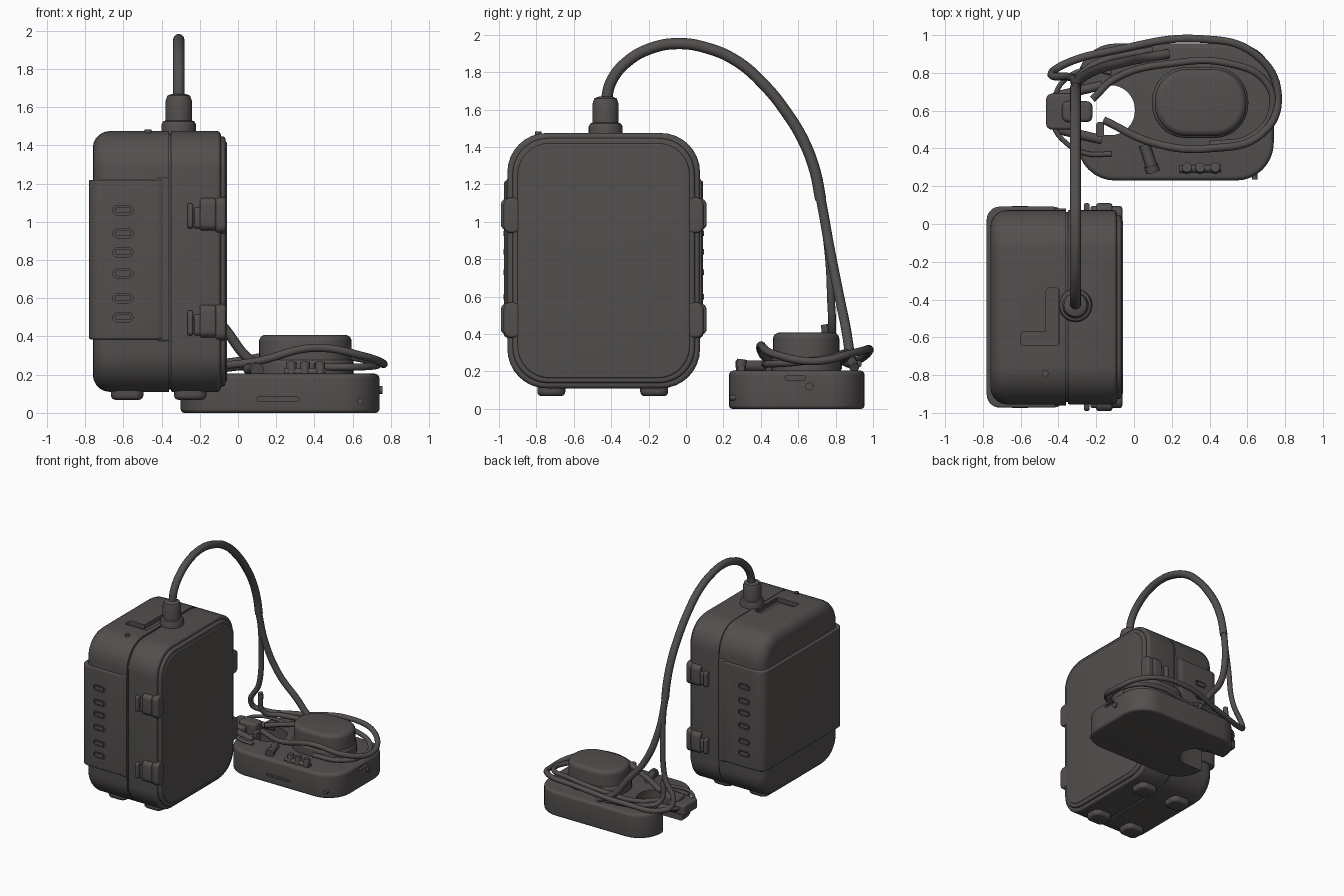
import bpy, bmesh, math
from mathutils import Vector

cube = bpy.data.objects.get("Cube")
if cube:
    bpy.data.objects.remove(cube, do_unlink=True)

rubber = bpy.data.materials.new("charcoal_rubber")
rubber.use_nodes = True
colour = (0.085, 0.078, 0.075, 1)
rubber.diffuse_color = colour
shader = next(n for n in rubber.node_tree.nodes if n.type == "BSDF_PRINCIPLED")
shader.inputs["Base Color"].default_value = colour
shader.inputs["Roughness"].default_value = 0.7
AXES = {"x": lambda u, v, w: (w, u, v), "y": lambda u, v, w: (u, w, v),
        "z": lambda u, v, w: (u, v, w)}


def activate(ob):
    bpy.ops.object.select_all(action="DESELECT")
    ob.select_set(True)
    bpy.context.view_layer.objects.active = ob


def add(name, data):
    ob = bpy.data.objects.new(name, data)
    bpy.context.collection.objects.link(ob)
    data.materials.append(rubber)
    return ob


def slab(name, axis, u, v, w, corner, low=0, high=0, steps=8):
    """Rounded rectangle in u, v pushed along an axis, with softened ends."""
    bm = bmesh.new()
    ring = []
    corners = ((u[1], v[1], -1, -1), (u[0], v[1], 1, -1),
               (u[0], v[0], 1, 1), (u[1], v[0], -1, 1))
    for i, (cu, cv, su, sv) in enumerate(corners):
        for k in range(steps + 1):
            a = math.pi / 2 * (i + k / steps)
            ring.append((cu + corner * (su + math.cos(a)),
                         cv + corner * (sv + math.sin(a))))
    caps = [[bm.verts.new(AXES[axis](p, q, t)) for p, q in ring] for t in w]
    faces = [bm.faces.new(c) for c in caps]
    n = len(ring)
    for i in range(n):
        j = (i + 1) % n
        bm.faces.new((caps[0][i], caps[0][j], caps[1][j], caps[1][i]))
    bmesh.ops.remove_doubles(bm, verts=bm.verts[:], dist=1e-5)
    bmesh.ops.recalc_face_normals(bm, faces=bm.faces[:])
    edge_sets = [list(f.edges) for f in faces]
    for edges, amount in zip(edge_sets, (low, high)):
        if amount:
            bmesh.ops.bevel(bm, geom=edges, offset=amount, segments=5,
                            profile=0.5, affect="EDGES")
    me = bpy.data.meshes.new(name)
    bm.to_mesh(me)
    bm.free()
    return add(name, me)


def tube(name, points, radius):
    cu = bpy.data.curves.new(name, "CURVE")
    cu.dimensions = "3D"
    cu.bevel_depth = radius
    cu.bevel_resolution = 4
    cu.use_fill_caps = True
    cu.resolution_u = 8
    sp = cu.splines.new("BEZIER")
    sp.bezier_points.add(len(points) - 1)
    for bp, p in zip(sp.bezier_points, points):
        bp.co = p
        bp.handle_left_type = bp.handle_right_type = "AUTO"
    ob = add(name, cu)
    activate(ob)
    bpy.ops.object.convert(target="MESH")
    return ob


def rod(name, a, b, radius):
    return tube(name, [Vector(a), Vector(b)], radius)


def lathe(name, x, y, profile, sides=32):
    bm = bmesh.new()
    rings = [[bm.verts.new((x + r * math.cos(math.tau * i / sides),
                            y + r * math.sin(math.tau * i / sides), z))
              for i in range(sides)] for r, z in profile]
    bm.faces.new(rings[0])
    bm.faces.new(rings[-1])
    for lo, hi in zip(rings, rings[1:]):
        for i in range(sides):
            j = (i + 1) % sides
            bm.faces.new((lo[i], lo[j], hi[j], hi[i]))
    bmesh.ops.recalc_face_normals(bm, faces=bm.faces[:])
    me = bpy.data.meshes.new(name)
    bm.to_mesh(me)
    bm.free()
    return add(name, me)


def cut(target, cutter):
    mod = target.modifiers.new("cut", "BOOLEAN")
    mod.operation = "DIFFERENCE"
    mod.solver = "EXACT"
    mod.object = cutter
    activate(target)
    bpy.ops.object.modifier_apply(modifier=mod.name)
    bpy.data.objects.remove(cutter, do_unlink=True)


# Case: back shell, seam, lid, rim and panel
Y, Z = (-0.955, 0.075), (0.11, 1.475)


def inset(d):
    return (Y[0] + d, Y[1] - d), (Z[0] + d, Z[1] - d)


shell = slab("case_shell", "x", Y, Z, (-0.76, -0.36), 0.21, low=0.09)
slab("case_seam", "x", *inset(0.012), (-0.4, -0.3), 0.2)
slab("case_lid", "x", *inset(0), (-0.35, -0.09), 0.21, low=0.008, high=0.02)
slab("lid_rim", "x", *inset(0.028), (-0.12, -0.066), 0.19, high=0.015)
slab("lid_panel", "x", *inset(0.055), (-0.08, -0.058), 0.17, high=0.008)
band = slab("case_band", "z", (-0.78, -0.36), (-0.972, 0.092), (0.385, 1.22),
            0.07, low=0.01, high=0.01)
slab("band_hem", "x", (-0.962, 0.082), (0.37, 1.235), (-0.42, -0.36), 0.02)

# Vent slots on both narrow sides
for z in (0.5, 0.6, 0.73, 0.84, 0.94, 1.06):
    for y in (-0.972, 0.092):
        cut(band, slab("slot_cutter", "y", (-0.655, -0.55), (z - 0.024, z + 0.024),
                       (y - 0.015, y + 0.015), 0.023))
        slab("vent_lip", "y", (-0.645, -0.56), (z - 0.015, z + 0.015),
             (y - 0.003, y + 0.003), 0.014)

# Angled groove in the roof
cut(shell, slab("groove_cutter", "z", (-0.465, -0.395), (-0.64, -0.34), (1.44, 1.6), 0.015))
cut(shell, slab("groove_cutter", "z", (-0.6, -0.4), (-0.64, -0.57), (1.44, 1.6), 0.015))
rod("roof_pin", (-0.47, -0.79, 1.46), (-0.47, -0.79, 1.482), 0.018)

# Latches on both narrow sides
for z in (0.48, 1.04):
    for s in (-1, 1):
        def span(a, b):
            return tuple(sorted((-0.44 + s * a, -0.44 + s * b)))
        slab("latch_block", "x", span(0.46, 0.55), (z - 0.085, z + 0.085),
             (-0.2, -0.115), 0.035, 0.012, 0.012)
        slab("latch_arm", "x", span(0.46, 0.535), (z - 0.075, z + 0.035),
             (-0.23, -0.17), 0.02, 0.01, 0.01)
        slab("latch_hook", "x", span(0.46, 0.55), (z - 0.075, z + 0.055),
             (-0.265, -0.235), 0.02, 0.01, 0.01)
        slab("latch_hinge", "x", span(0.44, 0.535), (z - 0.1, z + 0.09),
             (-0.12, -0.062), 0.04, 0.01, 0.015)

# Feet
for y in (-0.72, -0.17):
    for x in (-0.58, -0.25):
        slab("case_foot", "z", (x - 0.085, x + 0.085), (y - 0.075, y + 0.075),
             (0.068, 0.16), 0.05, low=0.025)

# Cable gland
lathe("cable_gland", -0.31, -0.43,
      [(0.09, 1.46), (0.09, 1.51), (0.083, 1.525), (0.07, 1.53), (0.07, 1.63),
       (0.06, 1.66), (0.035, 1.67)])

# Main cable and its two strands
arch = [(-0.43, 1.62), (-0.4, 1.75), (-0.31, 1.86), (-0.18, 1.93), (-0.04, 1.953),
        (0.11, 1.93), (0.27, 1.86), (0.42, 1.73), (0.54, 1.58), (0.63, 1.43),
        (0.69, 1.27), (0.72, 1.12)]
tube("main_cable", [(-0.31, y, z) for y, z in arch], 0.03)
split = [(-0.31, 0.69, 1.27), (-0.31, 0.725, 1.1)]
tube("long_strand", split + [
    (-0.32, 0.765, 0.8), (-0.35, 0.78, 0.5), (-0.435, 0.8, 0.3), (-0.36, 0.85, 0.25),
    (-0.1, 0.92, 0.26), (0.35, 0.98, 0.32), (0.64, 0.9, 0.3), (0.762, 0.68, 0.255),
    (0.68, 0.48, 0.29), (0.4, 0.4, 0.34), (0.1, 0.43, 0.27), (-0.16, 0.55, 0.24)], 0.021)
tube("short_strand", split + [
    (-0.28, 0.77, 0.85), (-0.19, 0.82, 0.6), (-0.06, 0.855, 0.43), (0.06, 0.88, 0.28),
    (0.18, 0.9, 0.22)], 0.026)
tube("inner_loop", [
    (-0.22, 0.66, 0.23), (-0.1, 0.77, 0.23), (0.2, 0.85, 0.27), (0.5, 0.85, 0.3),
    (0.7, 0.75, 0.27), (0.73, 0.6, 0.25), (0.62, 0.46, 0.24), (0.4, 0.42, 0.24)], 0.019)
tube("upper_lead", [
    (-0.31, 0.74, 0.45), (-0.3, 0.77, 0.28), (-0.2, 0.85, 0.25), (0.1, 0.92, 0.24)], 0.02)

# Sensor base with a rounded bite in its left end
base = slab("sensor_base", "z", (-0.3, 0.74), (0.23, 0.955), (0, 0.205), 0.2, 0.02, 0.025)
cut(base, slab("bite_cutter", "z", (-0.5, 0.005), (0.47, 0.735), (-0.1, 0.4), 0.13))
cut(base, slab("crease_cutter", "y", (0.1, 0.32), (0.062, 0.082), (0.2, 0.243), 0.009))
cut(base, slab("port_cutter", "x", (0.53, 0.64), (0.155, 0.178), (0.72, 0.8), 0.01))
rod("side_stud", (0.72, 0.66, 0.12), (0.755, 0.66, 0.12), 0.022)
for x in (0.05, 0.64):
    rod("front_stud", (x, 0.27, 0.06), (x, 0.235, 0.06), 0.015)

# Oval puck
slab("puck_skirt", "z", (0.095, 0.605), (0.455, 0.83), (0.19, 0.28), 0.18, high=0.02)
slab("puck", "z", (0.11, 0.595), (0.465, 0.82), (0.2, 0.408), 0.17, high=0.035)

# Clip and wire at the left end
slab("clip_body", "z", (-0.465, -0.3), (0.5, 0.69), (0.17, 0.25), 0.03, 0.01, 0.015)
slab("clip_head", "z", (-0.38, -0.22), (0.54, 0.65), (0.18, 0.28), 0.03, 0.01, 0.02)
for y in (0.5, 0.68):
    rod("clip_arm", (-0.4, y, 0.21), (-0.17, y + (y - 0.59) * 0.6, 0.2), 0.025)
slab("clip_stop", "z", (-0.2, -0.16), (0.46, 0.54), (0.17, 0.25), 0.015)
tube("clip_wire", [(-0.42, 0.68, 0.22), (-0.425, 0.52, 0.23), (-0.36, 0.43, 0.23),
                   (-0.26, 0.375, 0.22), (-0.12, 0.37, 0.21)], 0.013)
tube("clip_upper_wire", [(-0.43, 0.66, 0.22), (-0.37, 0.76, 0.23), (-0.24, 0.82, 0.22),
                         (-0.12, 0.8, 0.22)], 0.013)

# Connector and small fittings on the base
rod("connector", (0.055, 0.42, 0.23), (0.095, 0.3, 0.23), 0.03)
rod("connector_tip", (0.09, 0.31, 0.23), (0.1, 0.275, 0.225), 0.036)
rod("fitting_bar", (0.24, 0.29, 0.215), (0.46, 0.295, 0.215), 0.02)
for x in (0.28, 0.35, 0.43):
    rod("fitting_post", (x, 0.29, 0.19), (x, 0.3, 0.265), 0.026)

for ob in [o for o in bpy.context.scene.objects if o.type == "MESH" and rubber.name in o.data.materials]:
    activate(ob)
    bpy.ops.object.shade_smooth_by_angle(angle=math.radians(35))
